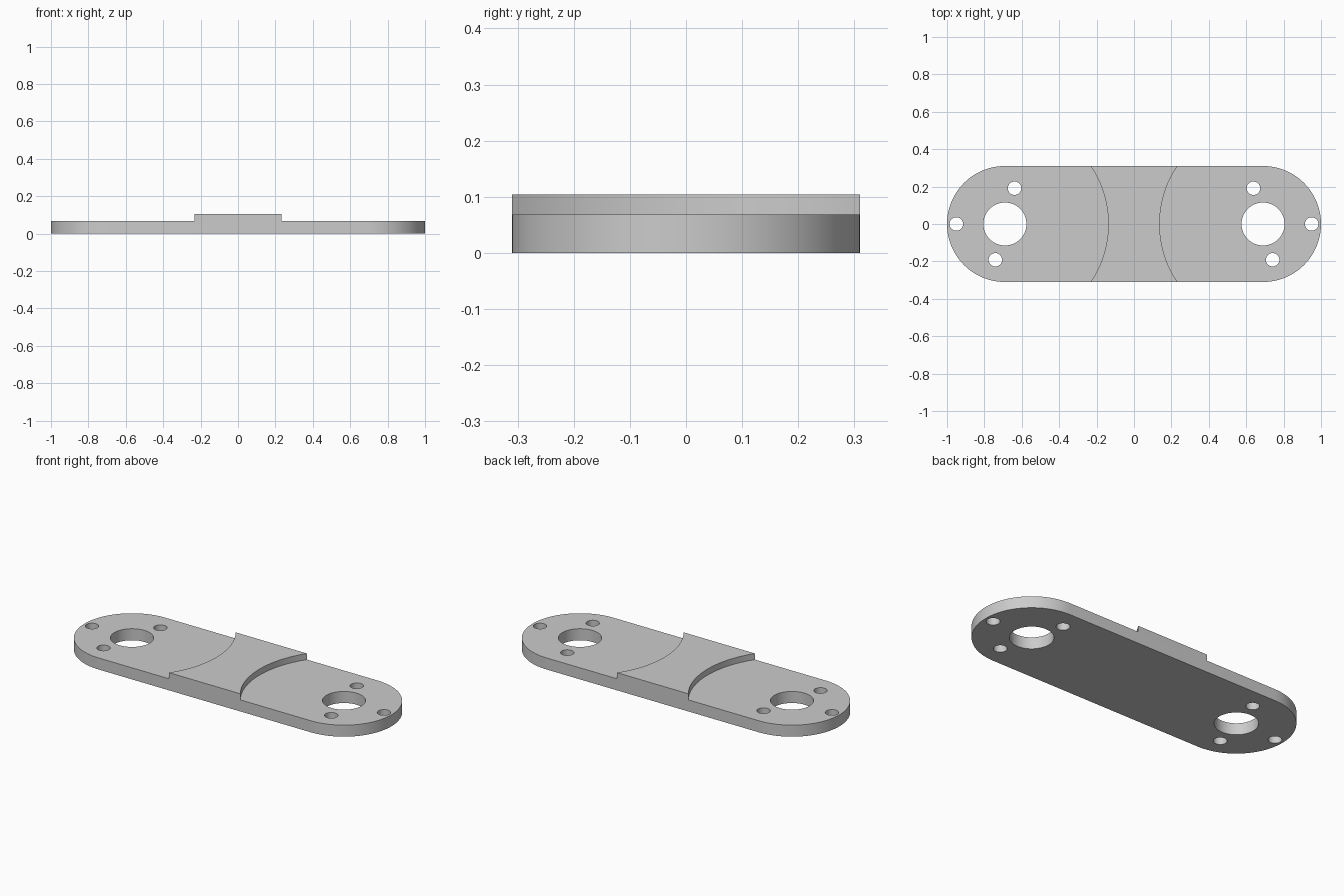
import bpy
import bmesh
from math import pi, cos, sin, radians
from mathutils import Matrix

cube = bpy.data.objects.get("Cube")
if cube:
    bpy.data.objects.remove(cube, do_unlink=True)

PIVOT = 0.69          # x of each bearing centre
END_R = 0.31          # radius of the rounded ends
TOP, RECESS = 0.104, 0.068
RECESS_R = 0.553

grey = bpy.data.materials.new("plain_grey")
grey.use_nodes = True
colour = (0.6, 0.6, 0.6, 1)
grey.diffuse_color = colour
grey.node_tree.nodes["Principled BSDF"].inputs["Base Color"].default_value = colour


def mesh_object(name, bm):
    mesh = bpy.data.meshes.new(name)
    bm.to_mesh(mesh)
    bm.free()
    mesh.materials.append(grey)
    obj = bpy.data.objects.new(name, mesh)
    bpy.context.collection.objects.link(obj)
    return obj


def add_cylinder(bm, x, y, radius, bottom, top, segments):
    bmesh.ops.create_cone(bm, cap_ends=True, segments=segments,
                          radius1=radius, radius2=radius, depth=top - bottom,
                          matrix=Matrix.Translation((x, y, (bottom + top) / 2)))


# Link plate: rounded slot outline extruded to full height
STEPS = 48
outline = []
for side in (1, -1):
    for i in range(STEPS + 1):
        a = -pi / 2 + pi * i / STEPS
        outline.append((side * (PIVOT + END_R * cos(a)), side * END_R * sin(a), 0))
bm = bmesh.new()
base = bm.faces.new([bm.verts.new(p) for p in outline])
walls = bmesh.ops.extrude_face_region(bm, geom=[base])
bmesh.ops.translate(bm, vec=(0, 0, TOP),
                    verts=[v for v in walls["geom"] if isinstance(v, bmesh.types.BMVert)])
bmesh.ops.recalc_face_normals(bm, faces=bm.faces)
plate = mesh_object("link_plate", bm)

# Recess cutter: wide discs that leave the raised centre pad
bm = bmesh.new()
for side in (1, -1):
    add_cylinder(bm, side * PIVOT, 0, RECESS_R, RECESS, TOP + 0.1, 160)
recess = mesh_object("recess_cutter", bm)

# Hole cutter: one bore and three bolt holes, mirrored at each end
bm = bmesh.new()
for side in (1, -1):
    add_cylinder(bm, side * PIVOT, 0, 0.115, -0.1, TOP + 0.1, 64)
    for angle, reach in ((0, 0.26), (105, 0.198), (-75, 0.198)):
        a = radians(angle)
        add_cylinder(bm, side * (PIVOT + reach * cos(a)), reach * sin(a),
                     0.036, -0.1, TOP + 0.1, 32)
holes = mesh_object("hole_cutter", bm)

# Cut, then smooth the curved walls
bpy.ops.object.select_all(action="DESELECT")
plate.select_set(True)
bpy.context.view_layer.objects.active = plate
for cutter in (recess, holes):
    cutter.hide_render = True
    mod = plate.modifiers.new(cutter.name, "BOOLEAN")
    mod.operation = "DIFFERENCE"
    mod.solver = "EXACT"
    mod.object = cutter
    bpy.ops.object.modifier_apply(modifier=mod.name)
    bpy.data.objects.remove(cutter, do_unlink=True)
bpy.ops.object.shade_smooth_by_angle(angle=radians(30))
